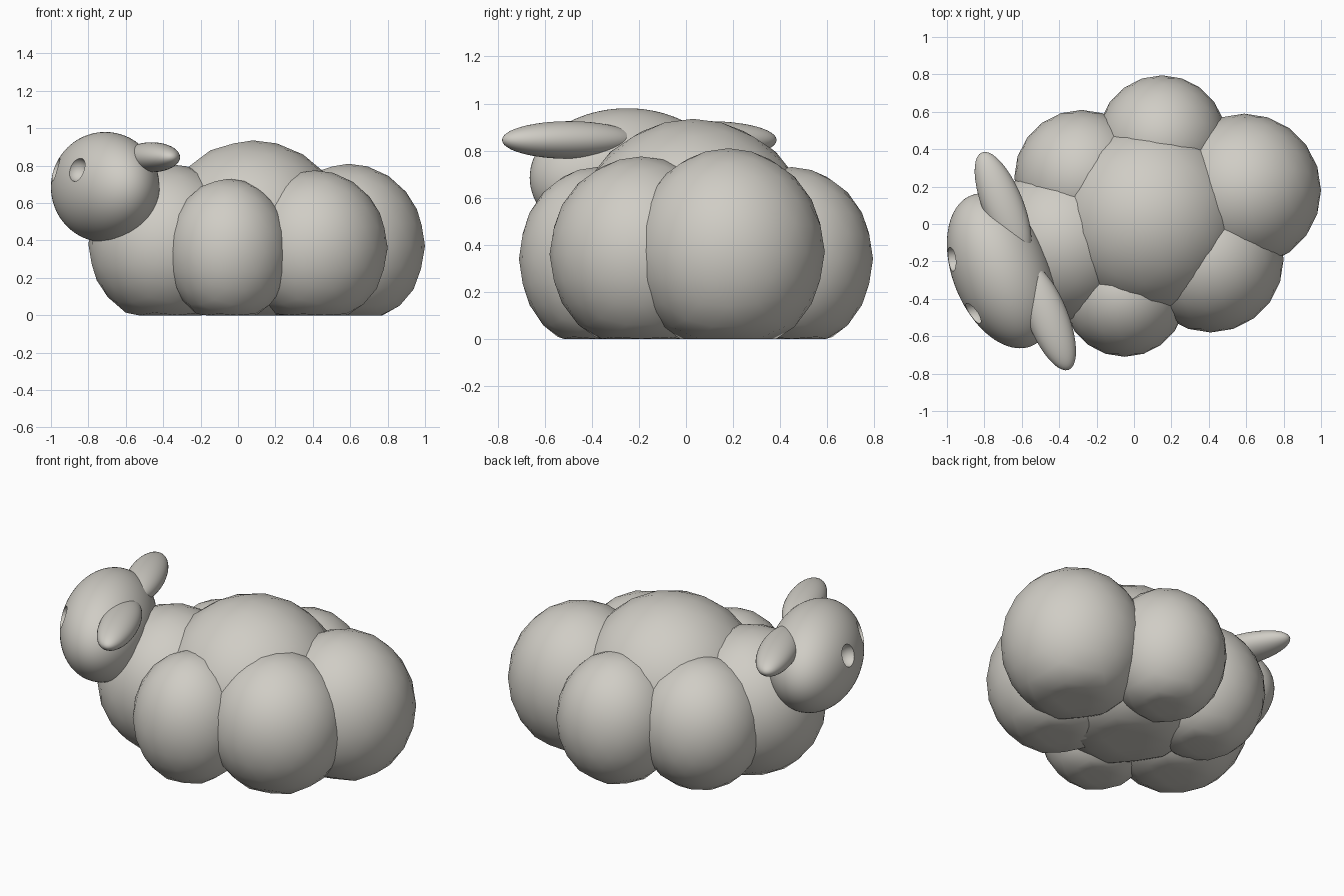
import bpy
import math
from mathutils import Matrix, Vector

if "Cube" in bpy.data.objects:
    bpy.data.objects.remove(bpy.data.objects["Cube"])

wool = bpy.data.materials.new("warm_grey")
wool.diffuse_color = (0.63, 0.61, 0.56, 1)
wool.use_nodes = True
wool.node_tree.nodes["Principled BSDF"].inputs["Base Color"].default_value = wool.diffuse_color


def ellipsoid(name, loc, radii, turn=0.0, detail=5, flat_base=False):
    """Icosphere scaled to radii, turned about z, optionally flattened at the ground."""
    bpy.ops.mesh.primitive_ico_sphere_add(subdivisions=detail, radius=1)
    ob = bpy.context.object
    ob.name = name
    ob.data.materials.append(wool)
    ob.data.transform(Matrix.Translation(loc) @ Matrix.Rotation(turn, 4, 'Z')
                      @ Matrix.Diagonal((*radii, 1)))
    if flat_base:
        for v in ob.data.vertices:
            v.co.z = max(v.co.z, 0)
    return ob


def smooth(ob, angle=35):
    bpy.ops.object.select_all(action='DESELECT')
    ob.select_set(True)
    bpy.context.view_layer.objects.active = ob
    bpy.ops.object.shade_smooth_by_angle(angle=math.radians(angle))


# Fleece: overlapping puffs (x, y, z, horizontal radius, vertical radius)
puffs = {
    "fleece_centre": (0.08, 0.03, 0.43, 0.51, 0.505),
    "fleece_right": (0.59, 0.18, 0.37, 0.41, 0.44),
    "fleece_front_right": (0.41, -0.19, 0.36, 0.39, 0.415),
    "fleece_front": (-0.05, -0.38, 0.34, 0.33, 0.39),
    "fleece_chest": (-0.38, -0.10, 0.38, 0.42, 0.43),
    "fleece_back_left": (-0.28, 0.25, 0.35, 0.36, 0.39),
    "fleece_back": (0.15, 0.45, 0.34, 0.345, 0.39),
}
for name, (x, y, z, r, rz) in puffs.items():
    smooth(ellipsoid(name, (x, y, z), (r, r, rz), detail=3, flat_base=True))

# Head frame: local x runs across the head, local -y is the face direction
turn = math.radians(21.8 + 90) - math.pi
frame = Matrix.Translation((-0.71, -0.25, 0.685)) @ Matrix.Rotation(turn, 4, 'Z')


def on_head(x, y, z):
    return frame @ Vector((x, y, z))


head = ellipsoid("head", on_head(0, 0, 0), (0.434, 0.26, 0.295), turn)

# Eye sockets scooped out of the head
for side in (-1, 1):
    cutter = ellipsoid("eye_cutter", on_head(side * 0.157, -0.228, 0.095),
                       (0.065, 0.065, 0.065), detail=4)
    cutter.hide_render = True
    cut = head.modifiers.new("eye_socket", 'BOOLEAN')
    cut.operation = 'DIFFERENCE'
    cut.solver = 'EXACT'
    cut.object = cutter
    bpy.context.view_layer.objects.active = head
    bpy.ops.object.modifier_apply(modifier=cut.name)
    bpy.data.objects.remove(cutter)
smooth(head)

# Ears
for side, name in ((-1, "ear_inner"), (1, "ear_outer")):
    smooth(ellipsoid(name, on_head(side * 0.321, 0.139, 0.16),
                     (0.305, 0.109, 0.08), turn, detail=4))
